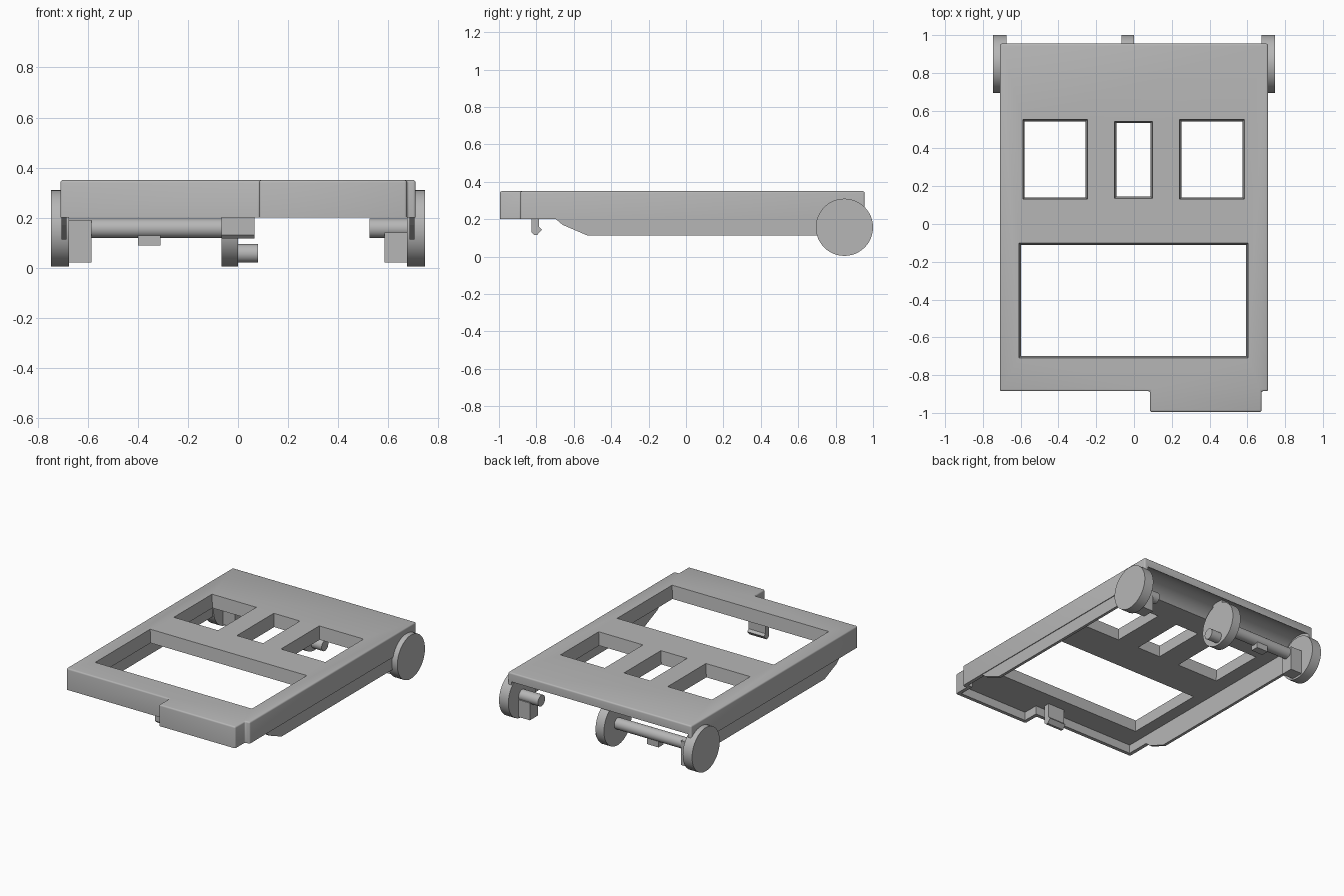
import bpy, bmesh, math
from mathutils import Matrix

if "Cube" in bpy.data.objects:
    bpy.data.objects.remove(bpy.data.objects["Cube"])

grey = bpy.data.materials.new("plain_grey")
grey.use_nodes = True
COLOUR = (0.47, 0.47, 0.47, 1)
grey.diffuse_color = COLOUR
grey.node_tree.nodes["Principled BSDF"].inputs["Base Color"].default_value = COLOUR


def finish(name, bm):
    bmesh.ops.recalc_face_normals(bm, faces=bm.faces)
    mesh = bpy.data.meshes.new(name)
    bm.to_mesh(mesh)
    bm.free()
    mesh.materials.append(grey)
    obj = bpy.data.objects.new(name, mesh)
    bpy.context.collection.objects.link(obj)
    return obj


def select(obj):
    bpy.ops.object.select_all(action="DESELECT")
    obj.select_set(True)
    bpy.context.view_layer.objects.active = obj


def smooth(obj):
    select(obj)
    bpy.ops.object.shade_smooth_by_angle(angle=math.radians(35))


def prism(name, points, low, high, axis="z", bevel=0):
    """Extrude a profile along z (x, y points) or along x (y, z points)."""
    bm = bmesh.new()
    place = (lambda p, h: (*p, h)) if axis == "z" else (lambda p, h: (h, *p))
    bottom = [bm.verts.new(place(p, low)) for p in points]
    top = [bm.verts.new(place(p, high)) for p in points]
    bm.faces.new(bottom)
    bm.faces.new(top)
    for i in range(len(points)):
        j = (i + 1) % len(points)
        bm.faces.new((bottom[i], bottom[j], top[j], top[i]))
    if bevel:
        bmesh.ops.recalc_face_normals(bm, faces=bm.faces)
        edges = [e for e in bm.edges if any(v in top for v in e.verts)]
        bmesh.ops.bevel(bm, geom=edges, offset=bevel, segments=3,
                        profile=0.5, affect="EDGES")
    return finish(name, bm)


def box(name, x0, x1, y0, y1, z0, z1):
    return prism(name, [(x0, y0), (x1, y0), (x1, y1), (x0, y1)], z0, z1)


def rod(name, x0, x1, y, z, radius, sides=48):
    bm = bmesh.new()
    move = Matrix.Translation(((x0 + x1) / 2, y, z)) @ Matrix.Rotation(math.pi / 2, 4, "Y")
    bmesh.ops.create_cone(bm, cap_ends=True, segments=sides, radius1=radius,
                          radius2=radius, depth=x1 - x0, matrix=move)
    return finish(name, bm)


def cut(obj, cutter):
    cutter.hide_render = True
    mod = obj.modifiers.new("cut", "BOOLEAN")
    mod.operation, mod.solver, mod.object = "DIFFERENCE", "EXACT", cutter
    select(obj)
    bpy.ops.object.modifier_apply(modifier=mod.name)
    bpy.data.objects.remove(cutter)


def outline(inset):
    """Plan of the deck with the offset front tab."""
    x, back, front, tab = 0.71 - inset, 0.955 - inset, -0.885 + inset, -0.995 + inset
    left, right = 0.085 + inset, 0.675 - inset
    return [(-x, back), (-x, front), (left, front), (left, tab),
            (right, tab), (right, front), (x, front), (x, back)]


# Deck: rounded slab, hollow underneath
deck = prism("deck", outline(0), 0.2, 0.35, bevel=0.01)
cut(deck, prism("cavity_cutter", outline(0.025), 0.15, 0.26))

# Rounded recess along the back for the axle
AXLE_Y, AXLE_Z = 0.847, 0.157
cut(deck, rod("recess_cutter", -0.683, 0.683, AXLE_Y, AXLE_Z, 0.17))
cut(deck, box("back_cutter", -0.683, 0.683, 0.9, 1.1, 0.1, 0.285))

# Four openings with tapered walls
for x0, x1, y0, y1 in [(-0.61, 0.605, -0.71, -0.1), (-0.59, -0.245, 0.13, 0.555),
                       (-0.105, 0.1, 0.135, 0.545), (0.24, 0.585, 0.13, 0.555)]:
    opening = box("opening_cutter", x0, x1, y0, y1, 0.1, 0.36)
    cx, cy = (x0 + x1) / 2, (y0 + y1) / 2
    for v in opening.data.vertices:
        if v.co.z < 0.2:
            v.co.x -= math.copysign(0.03, v.co.x - cx)
            v.co.y -= math.copysign(0.03, v.co.y - cy)
    cut(deck, opening)
smooth(deck)

# Side skirts, wheels and inner brackets
skirt = [(-0.695, 0.22), (-0.695, 0.2), (-0.66, 0.17), (-0.525, 0.112),
         (0.86, 0.112), (0.86, 0.22)]
for side, label in ((1, "left"), (-1, "right")):
    a, b = sorted((side * 0.685, side * 0.705))
    prism(label + "_skirt", skirt, a, b, axis="x")
    a, b = sorted((side * 0.675, side * 0.747))
    smooth(rod(label + "_wheel", a, b, AXLE_Y, AXLE_Z, 0.153))
    a, b = sorted((side * 0.585, side * 0.68))
    box(label + "_bracket", a, b, 0.8, 0.89, 0.02, 0.14 if side > 0 else 0.19)

# Middle wheel with its mount and lower pin
smooth(rod("middle_wheel", -0.065, 0, AXLE_Y, AXLE_Z, 0.153))
box("middle_mount", -0.065, 0, 0.8, 0.89, 0.25, 0.335)
smooth(rod("middle_pin", -0.01, 0.08, AXLE_Y, 0.057, 0.037, 32))

# Axle on one side, short stub on the other
smooth(rod("axle", -0.68, -0.06, AXLE_Y, AXLE_Z, 0.039, 32))
smooth(rod("axle_stub", 0.525, 0.68, AXLE_Y, AXLE_Z, 0.039, 32))
box("axle_tab", -0.4, -0.31, 0.82, 0.875, 0.088, 0.15)

# Front clip under the deck
clip = [(-0.825, 0.265), (-0.825, 0.13), (-0.812, 0.117), (-0.795, 0.117),
        (-0.77, 0.145), (-0.785, 0.16), (-0.785, 0.265)]
prism("front_clip", clip, -0.065, 0.065, axis="x")
